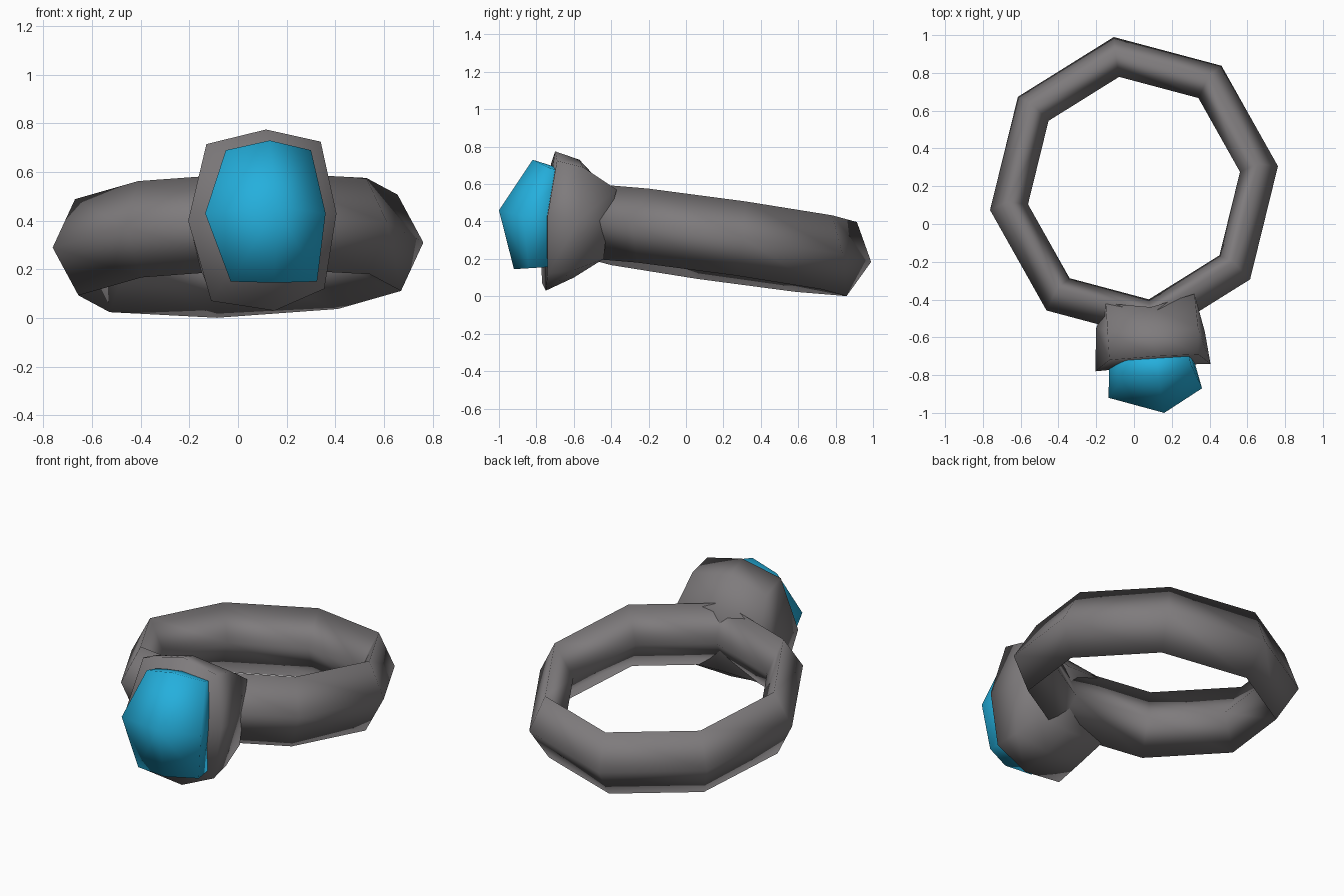
import bpy, math
from mathutils import Vector, Matrix

cube = bpy.data.objects.get("Cube")
if cube:
    bpy.data.objects.remove(cube, do_unlink=True)


def material(name, rgb):
    m = bpy.data.materials.new(name)
    m.use_nodes = True
    m.diffuse_color = (*rgb, 1)
    m.node_tree.nodes["Principled BSDF"].inputs["Base Color"].default_value = (*rgb, 1)
    return m


def build(name, verts, faces, mat):
    me = bpy.data.meshes.new(name)
    me.from_pydata([tuple(v) for v in verts], [], faces)
    me.materials.append(mat)
    me.shade_smooth()
    ob = bpy.data.objects.new(name, me)
    bpy.context.collection.objects.link(ob)
    return ob


def bridge(a, b, n):
    # quads between two loops of n vertices starting at a and b
    return [(a + i, a + (i + 1) % n, b + (i + 1) % n, b + i) for i in range(n)]


metal = material("dark grey metal", (0.21, 0.198, 0.203))
gem_blue = material("blue gem", (0.018, 0.43, 0.72))

# Band: eight-sided hoop with a diamond section, tilted up at the front
tilt = Matrix.Translation((0, 0.19, 0.30)) @ Matrix.Rotation(math.radians(-8), 4, 'X') \
    @ Matrix.Rotation(math.radians(-2), 4, 'Y')
section = [(0.77, 0), (0.67, 0.2), (0.567, 0), (0.67, -0.2)]
verts, faces = [], []
for k in range(8):
    a = math.radians(8 + 45 * k)
    verts += [tilt @ Vector((r * math.cos(a), 1.06 * r * math.sin(a), z)) for r, z in section]
    faces += [f[::-1] for f in bridge(4 * k, 4 * ((k + 1) % 8), 4)]
build("band", verts, faces, metal)

# Setting: flared collar lofted through three eight-point loops, clockwise from top left
base = [(-.15, -.42, .57), (.09, -.44, .58), (.32, -.37, .57), (.33, -.42, .39),
        (.32, -.44, .20), (.09, -.47, .19), (-.15, -.46, .19), (-.16, -.45, .38)]
flare = [(-.14, -.57, .67), (.10, -.57, .73), (.34, -.55, .69), (.375, -.57, .41),
         (.34, -.60, .14), (.12, -.60, .10), (-.12, -.60, .12), (-.20, -.55, .39)]
rim = [(-.13, -.72, .715), (.115, -.70, .775), (.34, -.69, .725), (.405, -.74, .43),
       (.355, -.74, .12), (.15, -.75, .03), (-.11, -.77, .07), (-.205, -.78, .40)]
faces = bridge(0, 8, 8) + bridge(8, 16, 8)
faces += [tuple(range(7, -1, -1))[::-1]]
faces += [(16 + (i + 1) % 8, 16 + i, 24)[::-1] for i in range(8)]
collar = build("setting", base + flare + rim + [(.11, -.75, .42)], faces, metal)

# Gem: domed front fan with sides running back into the setting
front = [(-.05, -.80, .69), (.13, -.82, .73), (.30, -.74, .69), (.36, -.87, .43),
         (.325, -.84, .15), (.15, -.92, .145), (-.03, -.91, .15), (-.135, -.92, .43)]
back = [(-.03, -.66, .66), (.12, -.66, .68), (.28, -.64, .66), (.30, -.66, .43),
        (.31, -.68, .16), (.15, -.68, .16), (-.03, -.68, .17), (-.13, -.70, .43)]
faces = bridge(0, 8, 8) + [tuple(range(8))]
faces += [(8 + i, 8 + (i + 1) % 8, 16) for i in range(8)]
gem = build("gem", back + front + [(.16, -1.0, .46)], faces, gem_blue)

# Keep all normals pointing outwards
import bmesh
for ob in bpy.context.collection.objects:
    if ob.name in ("band", "setting", "gem"):
        bm = bmesh.new()
        bm.from_mesh(ob.data)
        bmesh.ops.recalc_face_normals(bm, faces=bm.faces)
        bm.to_mesh(ob.data)
        bm.free()
